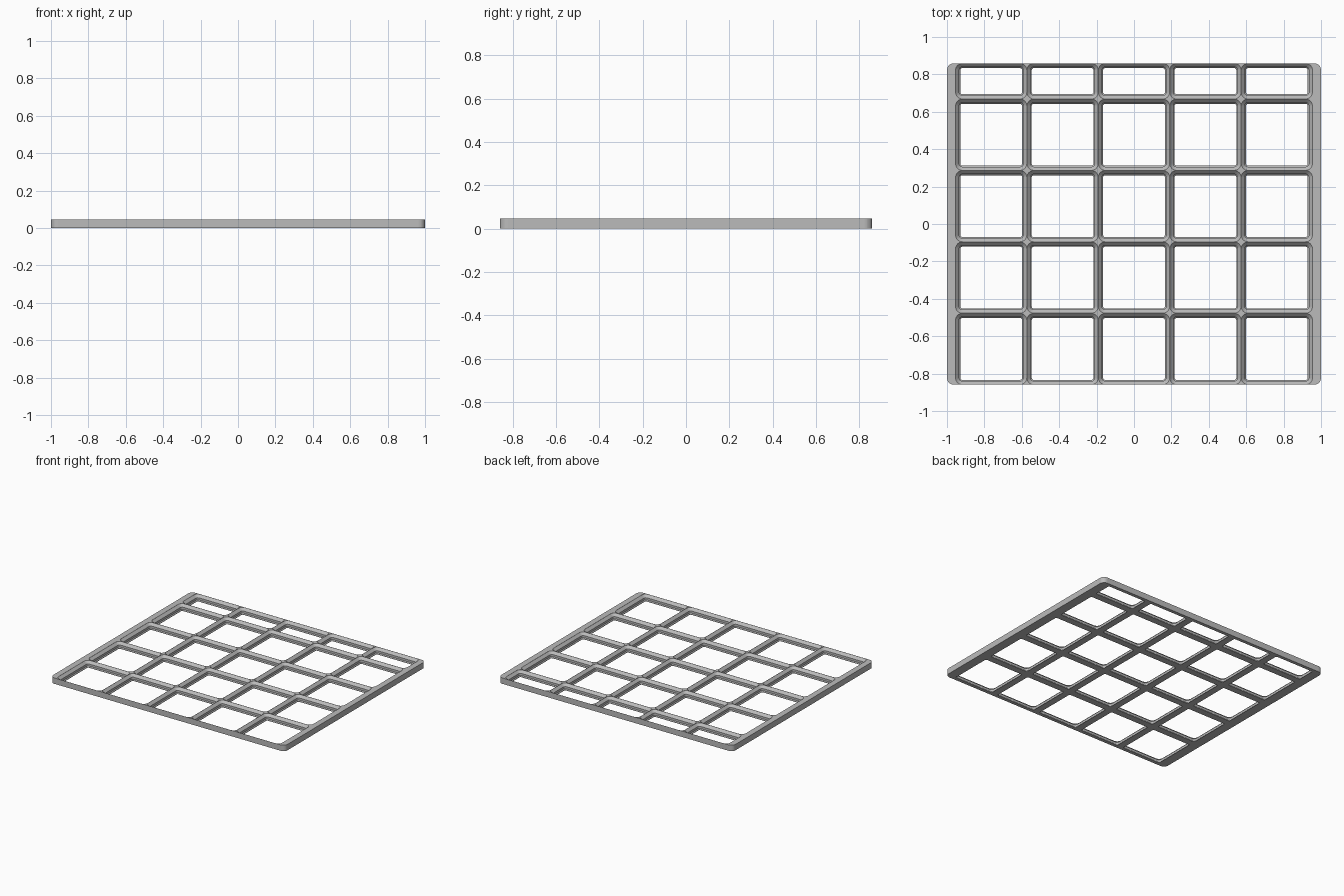
import bpy
import bmesh
from math import cos, sin, pi

cube = bpy.data.objects.get("Cube")
if cube:
    bpy.data.objects.remove(cube, do_unlink=True)

MM = 1 / 110            # one millimetre in model units
PITCH = 42 * MM
HEIGHT = 5 * MM
COLS, ROWS = 5, 4.5
HALF_DEPTH = ROWS * PITCH / 2
RADIUS = 4 * MM

grey = bpy.data.materials.new("plain grey")
grey.use_nodes = True
grey.diffuse_color = (0.5, 0.5, 0.5, 1)
grey.node_tree.nodes["Principled BSDF"].inputs["Base Color"].default_value = grey.diffuse_color


def ring(bm, cx, cy, hx, hy, radius, z, steps=8):
    """Rounded rectangle of vertices, counter-clockwise."""
    verts = []
    for quarter, (sx, sy) in enumerate([(1, 1), (-1, 1), (-1, -1), (1, -1)]):
        for i in range(steps + 1):
            a = (quarter + i / steps) * pi / 2
            verts.append(bm.verts.new((cx + sx * (hx - radius) + radius * cos(a),
                                       cy + sy * (hy - radius) + radius * sin(a), z)))
    return verts


def loft(bm, rings):
    """Closed solid through a stack of rings, lowest first."""
    bm.faces.new(reversed(rings[0]))
    bm.faces.new(rings[-1])
    for low, high in zip(rings, rings[1:]):
        for i in range(len(low)):
            j = (i + 1) % len(low)
            bm.faces.new((low[i], low[j], high[j], high[i]))


def make_object(name, bm):
    mesh = bpy.data.meshes.new(name)
    bm.to_mesh(mesh)
    bm.free()
    mesh.materials.append(grey)
    obj = bpy.data.objects.new(name, mesh)
    bpy.context.collection.objects.link(obj)
    return obj


# Slab with rounded corners and wider side margins
bm = bmesh.new()
loft(bm, [ring(bm, 0, 0, 1, HALF_DEPTH, RADIUS, z) for z in (0, HEIGHT)])
grid_plate = make_object("grid_plate", bm)

# Pocket profile in mm: inset from the cell edge, height
profile = [(2.85, -1), (2.85, 0.35), (2.15, 1.05), (2.15, 2.85), (0.06, 4.94), (0.06, 6)]

# Pockets: four full rows and a half row at the back
bm = bmesh.new()
for row in range(5):
    depth = PITCH * min(1, ROWS - row)
    cy = -HALF_DEPTH + row * PITCH + depth / 2
    for col in range(COLS):
        cx = (col - (COLS - 1) / 2) * PITCH
        loft(bm, [ring(bm, cx, cy, PITCH / 2 - inset * MM, depth / 2 - inset * MM,
                       RADIUS - inset * MM, z * MM) for inset, z in profile])
pocket_cutter = make_object("pocket_cutter", bm)
pocket_cutter.hide_render = True

# Cut the pockets through the slab
cut = grid_plate.modifiers.new("pockets", "BOOLEAN")
cut.operation = "DIFFERENCE"
cut.solver = "EXACT"
cut.object = pocket_cutter
bpy.context.view_layer.objects.active = grid_plate
grid_plate.select_set(True)
bpy.ops.object.modifier_apply(modifier=cut.name)
bpy.data.objects.remove(pocket_cutter, do_unlink=True)
